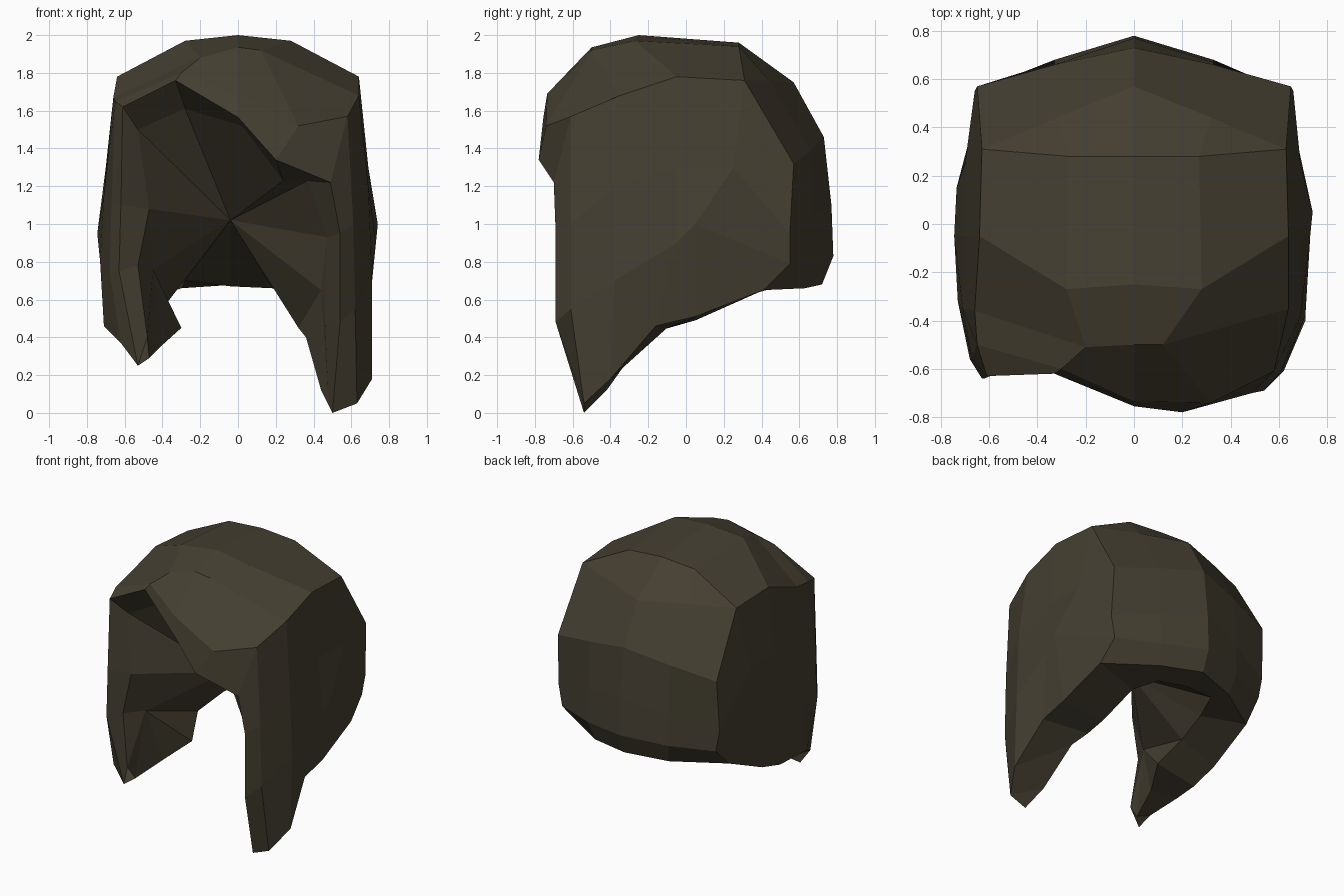
import bpy, bmesh
from mathutils import Vector

brown = bpy.data.materials.new("dark brown hair")
brown.diffuse_color = (0.060, 0.050, 0.031, 1)

# Crown: fringe rows run left to right and are uneven
fringe = [
    [(-.61, -.63, 1.62), (-.33, -.62, 1.76), (0, -.755, 1.565), (.20, -.78, 1.34), (.49, -.70, 1.22)],
    [(-.65, -.50, 1.65), (-.30, -.60, 1.80), (0, -.735, 1.69), (.32, -.74, 1.52), (.58, -.61, 1.57)],
    [(-.66, -.36, 1.67), (-.20, -.51, 1.88), (0, -.50, 1.935), (.12, -.50, 1.92), (.64, -.35, 1.68)],
]
# Crown: even rows over the top to the nape (centre, shoulder, corner)
half_rows = [
    [(0, -.25, 2.00), (.28, -.27, 1.97), (.64, -.05, 1.78)],
    [(0, .28, 1.96), (.27, .28, 1.94), (.63, .31, 1.76)],
    [(0, .57, 1.75), (.32, .44, 1.76), (.63, .31, 1.76)],
    [(0, .73, 1.46), (.33, .66, 1.39), (.65, .57, 1.32)],
    [(0, .77, 1.10), (.33, .67, 1.03), (.66, .55, .95)],
    [(0, .78, .83), (.33, .68, .80), (.63, .55, .79)],
    [(0, .72, .68), (.30, .63, .66), (.64, .41, .65)],
]


def mirror(p):
    return (-p[0], p[1], p[2])


crown = fringe + [[mirror(c), mirror(s), m, s, c] for m, s, c in half_rows]

# Side locks: each column hangs from a crown corner down to the hem, front to back
right_lock = [
    [(.54, -.69, .95), (.54, -.69, .48), (.50, -.54, 0)],
    [(.61, -.61, 1.00), (.62, -.61, .55), (.63, -.54, .05)],
    [(.69, -.38, 1.20), (.71, -.38, .70), (.71, -.40, .18)],
    [(.69, -.05, 1.30), (.73, -.05, .90), (.66, -.16, .46)],
    [(.69, .25, 1.30), (.74, .05, 1.00), (.66, .05, .51)],
]
left_lock = [
    [(-.62, -.64, 1.10), (-.63, -.64, .75), (-.53, -.58, .25)],
    [(-.67, -.56, 1.10), (-.68, -.56, .75), (-.62, -.57, .37)],
    [(-.71, -.35, 1.15), (-.73, -.32, .80), (-.71, -.40, .46)],
    [(-.70, -.05, 1.30), (-.745, -.05, .95), (-.66, -.16, .43)],
    [(-.70, .25, 1.30), (-.735, .15, 1.00), (-.66, .05, .49)],
]

# Inner rim, in the same order as the outer rim built below
inner = [
    # under the fringe
    (-.53, -.53, 1.50), (-.28, -.45, 1.61), (.02, -.68, 1.52), (.24, -.64, 1.23), (.37, -.60, 1.23),
    # right lock, front then hem
    (.47, -.50, .93), (.46, -.50, .50), (.48, -.50, .04),
    (.44, -.42, .12), (.36, -.22, .40), (.32, -.10, .45), (.30, .04, .50), (.28, .32, .62),
    # nape
    (.18, .46, .66), (-.04, .52, .67), (-.28, .47, .70),
    # left lock, hem then front
    (-.33, .30, .65), (-.37, .06, .59), (-.30, -.11, .45), (-.40, -.30, .36), (-.47, -.53, .29),
    (-.48, -.61, .40), (-.53, -.59, .78), (-.47, -.58, 1.08),
]
hollow_point = (-.04, -.08, 1.02)

# Inner walls of the locks gather to one point on each side
wall = list(inner)
for i in (6, 7, 8, 9):
    wall[i] = (.44, -.42, .65)
for i in (18, 19, 20, 21, 22):
    wall[i] = (-.45, -.44, .76)

bm = bmesh.new()
cache = {}


def vert(p):
    key = tuple(round(c, 3) for c in p)
    if key not in cache:
        cache[key] = bm.verts.new(Vector(key))
    return cache[key]


def face(*points):
    vs = list(dict.fromkeys(vert(p) for p in points))
    if len(vs) > 2:
        bm.faces.new(vs)


def grid(rows):
    for a, b in zip(rows, rows[1:]):
        for i in range(len(a) - 1):
            face(a[i], a[i + 1], b[i + 1], b[i])


# Outer surface
grid(crown)
for lock, side in ((right_lock, 4), (left_lock, 0)):
    tops = [crown[r][side] for r in (0, 1, 2, 3, 4)]
    columns = [[t] + col for t, col in zip(tops, lock)]
    columns.append([crown[r][side] for r in (6, 7, 8, 9)])
    grid(columns)

# Rim joining the outer surface to the lock walls and the hollow for the head
right_hem = [col[2] for col in right_lock[1:]] + [crown[9][4]]
left_hem = [col[2] for col in left_lock[1:]] + [crown[9][0]]
outer = (crown[0] + right_lock[0] + right_hem + crown[9][3:0:-1]
         + left_hem[::-1] + left_lock[0][::-1])
count = len(outer)
for i in range(count):
    j = (i + 1) % count
    face(outer[i], outer[j], inner[j], inner[i])
    face(inner[i], inner[j], wall[j], wall[i])
    face(wall[i], wall[j], hollow_point)

bmesh.ops.recalc_face_normals(bm, faces=bm.faces[:])
mesh = bpy.data.meshes.new("hair")
bm.to_mesh(mesh)
bm.free()
mesh.materials.append(brown)
hair = bpy.data.objects.new("hair", mesh)
bpy.context.collection.objects.link(hair)
